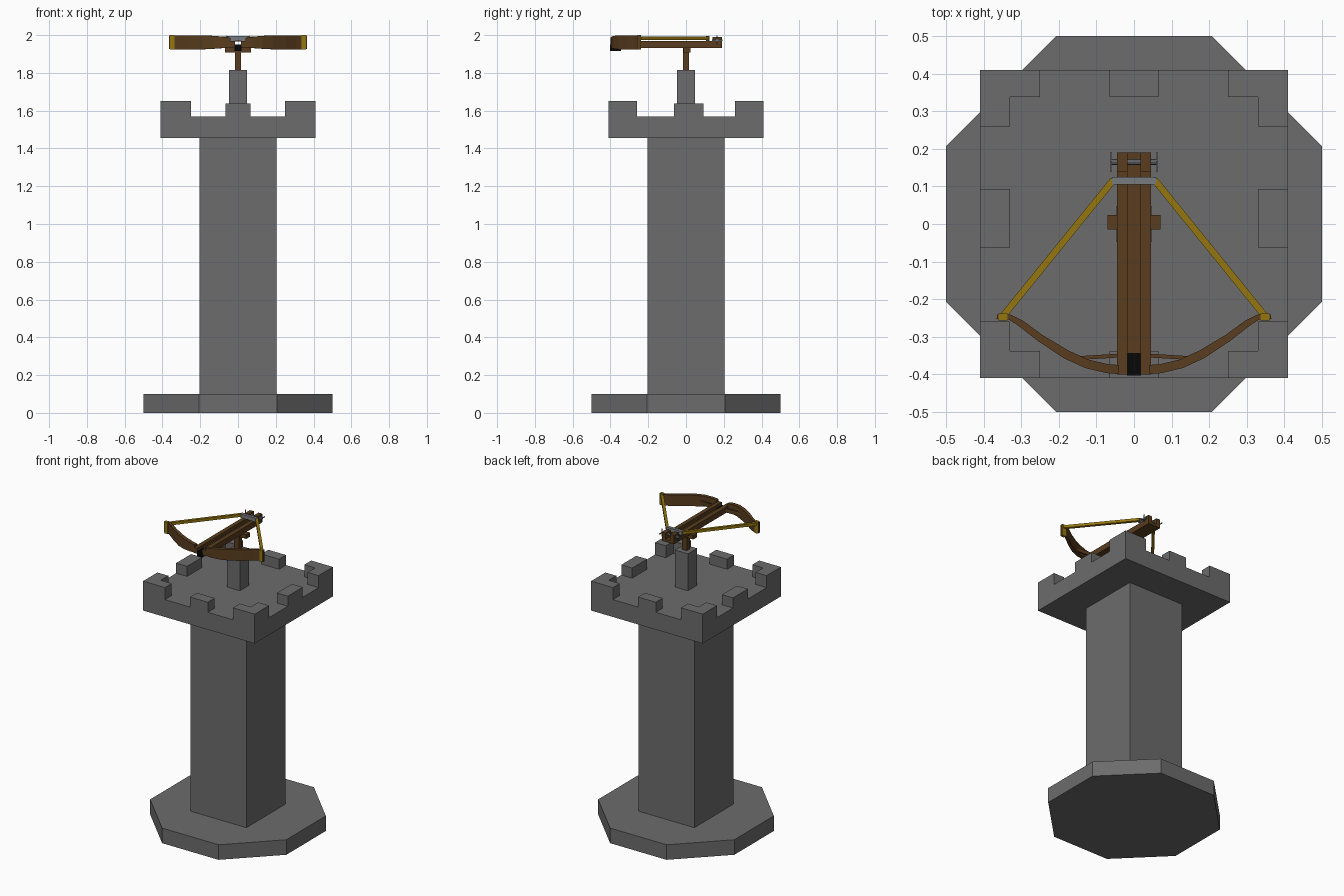
import bpy, bmesh, math
from mathutils import Vector

if "Cube" in bpy.data.objects:
    bpy.data.objects.remove(bpy.data.objects["Cube"])


def material(name, color):
    m = bpy.data.materials.new(name)
    m.diffuse_color = (*color, 1)
    m.use_nodes = True
    m.node_tree.nodes["Principled BSDF"].inputs["Base Color"].default_value = m.diffuse_color
    return m


STONE = material("stone", (0.15, 0.15, 0.15))
IRON = material("iron", (0.19, 0.20, 0.215))
WOOD = material("wood", (0.1, 0.047, 0.013))
ROPE = material("rope", (0.3, 0.18, 0.005))
BLACK = material("black", (0.002, 0.002, 0.002))


def finish(name, bm, mat=STONE):
    bmesh.ops.recalc_face_normals(bm, faces=bm.faces[:])
    me = bpy.data.meshes.new(name)
    bm.to_mesh(me)
    bm.free()
    ob = bpy.data.objects.new(name, me)
    bpy.context.collection.objects.link(ob)
    me.materials.append(mat)
    return ob


def skin(bm, loops):
    """Close a tube of quads through vertex loops, with end caps."""
    rings = [[bm.verts.new(p) for p in loop] for loop in loops]
    for r, s in zip(rings, rings[1:]):
        for k in range(len(r)):
            j = (k + 1) % len(r)
            bm.faces.new((r[k], r[j], s[j], s[k]))
    bm.faces.new(rings[0])
    bm.faces.new(rings[-1])


def prism(name, pts, z0, z1, mat=STONE):
    bm = bmesh.new()
    skin(bm, [[(x, y, z) for x, y in pts] for z in (z0, z1)])
    return finish(name, bm, mat)


def box(name, x0, x1, y0, y1, z0, z1, mat=STONE):
    return prism(name, [(x0, y0), (x1, y0), (x1, y1), (x0, y1)], z0, z1, mat)


def ribbon(name, stations, mat):
    """Bar through (x, y, half thickness, z low, z high) stations."""
    bm = bmesh.new()
    loops = []
    for i, (x, y, t, z0, z1) in enumerate(stations):
        a, b = stations[max(i - 1, 0)], stations[min(i + 1, len(stations) - 1)]
        d = Vector((b[0] - a[0], b[1] - a[1])).normalized()
        nx, ny = -d.y * t, d.x * t
        loops.append([(x + nx, y + ny, z0), (x - nx, y - ny, z0),
                      (x - nx, y - ny, z1), (x + nx, y + ny, z1)])
    skin(bm, loops)
    return finish(name, bm, mat)


def mirror(ob):
    m = ob.modifiers.new("mirror", "MIRROR")
    m.use_mirror_merge = False
    return ob


# Stone tower
R = 0.5 / math.cos(math.pi / 8)
prism("octagonal_base", [(R * math.cos(a), R * math.sin(a)) for a in
      [math.pi / 8 + i * math.pi / 4 for i in range(8)]], 0, 0.1)
box("tower_shaft", -0.205, 0.205, -0.205, 0.205, 0.1, 1.46)
box("platform", -0.41, 0.41, -0.41, 0.41, 1.455, 1.57)

# Battlements: L-shaped corners and a block in the middle of each side
corner = [(0.41, 0.41), (0.25, 0.41), (0.25, 0.338), (0.33, 0.338), (0.33, 0.26), (0.41, 0.26)]
for sx in (-1, 1):
    for sy in (-1, 1):
        prism("corner_merlon", [(sx * x, sy * y) for x, y in corner], 1.57, 1.65)
    box("side_merlon", *sorted((sx * 0.33, sx * 0.41)), -0.063, 0.093, 1.57, 1.637)
    box("end_merlon", -0.065, 0.065, *sorted((sx * 0.338, sx * 0.41)), 1.57, 1.637)

# Pedestal and pivot
box("stone_pedestal", -0.048, 0.048, -0.048, 0.048, 1.57, 1.815)
box("pivot_post", -0.017, 0.017, -0.016, 0.016, 1.815, 1.94, WOOD)
box("pivot_bracket", -0.07, 0.07, -0.014, 0.024, 1.907, 1.935, WOOD)

# Stock with a groove between two rails
box("stock_floor", -0.018, 0.018, -0.38, 0.19, 1.932, 1.948, WOOD)
mirror(box("stock_rail", 0.017, 0.045, -0.4, 0.19, 1.932, 1.97, WOOD))
box("nose_block", -0.018, 0.018, -0.403, -0.343, 1.917, 1.95, BLACK)

# Bow limbs, braces and tip bindings
mirror(ribbon("bow_limb", [
    (0.04, -0.387, 0.012, 1.936, 1.985), (0.07, -0.385, 0.012, 1.932, 1.99),
    (0.125, -0.372, 0.012, 1.928, 1.996), (0.18, -0.347, 0.012, 1.925, 1.998),
    (0.25, -0.303, 0.010, 1.925, 1.998), (0.3, -0.265, 0.009, 1.925, 1.998),
    (0.33, -0.248, 0.007, 1.925, 1.998), (0.365, -0.247, 0.006, 1.926, 1.997)], WOOD))
mirror(ribbon("bow_brace", [(0.04, -0.35, 0.005, 1.94, 1.965),
                            (0.155, -0.357, 0.005, 1.94, 1.965)], WOOD))
mirror(box("tip_binding", 0.336, 0.361, -0.257, -0.238, 1.923, 2.0, ROPE))

# Drawn string and its slider
mirror(ribbon("bow_string", [(0.35, -0.247, 0.009, 1.975, 1.993),
                             (0.055, 0.117, 0.009, 1.975, 1.993)], ROPE))
box("string_slider", -0.058, 0.058, 0.105, 0.125, 1.97, 1.995, IRON)

# Winch: cheeks, axle and crossed handles
mirror(box("winch_cheek", 0.017, 0.045, 0.14, 0.19, 1.965, 1.99, WOOD))
prism_axle = bmesh.new()
skin(prism_axle, [[(x, 0.165 + 0.008 * math.cos(k * math.pi / 4),
                    1.973 + 0.008 * math.sin(k * math.pi / 4)) for k in range(8)]
                  for x in (-0.062, 0.062)])
finish("winch_axle", prism_axle, IRON)
mirror(box("winch_handle", 0.058, 0.062, 0.138, 0.192, 1.97, 1.976, IRON))
mirror(box("winch_handle_upright", 0.058, 0.062, 0.162, 0.168, 1.947, 1.999, IRON))
